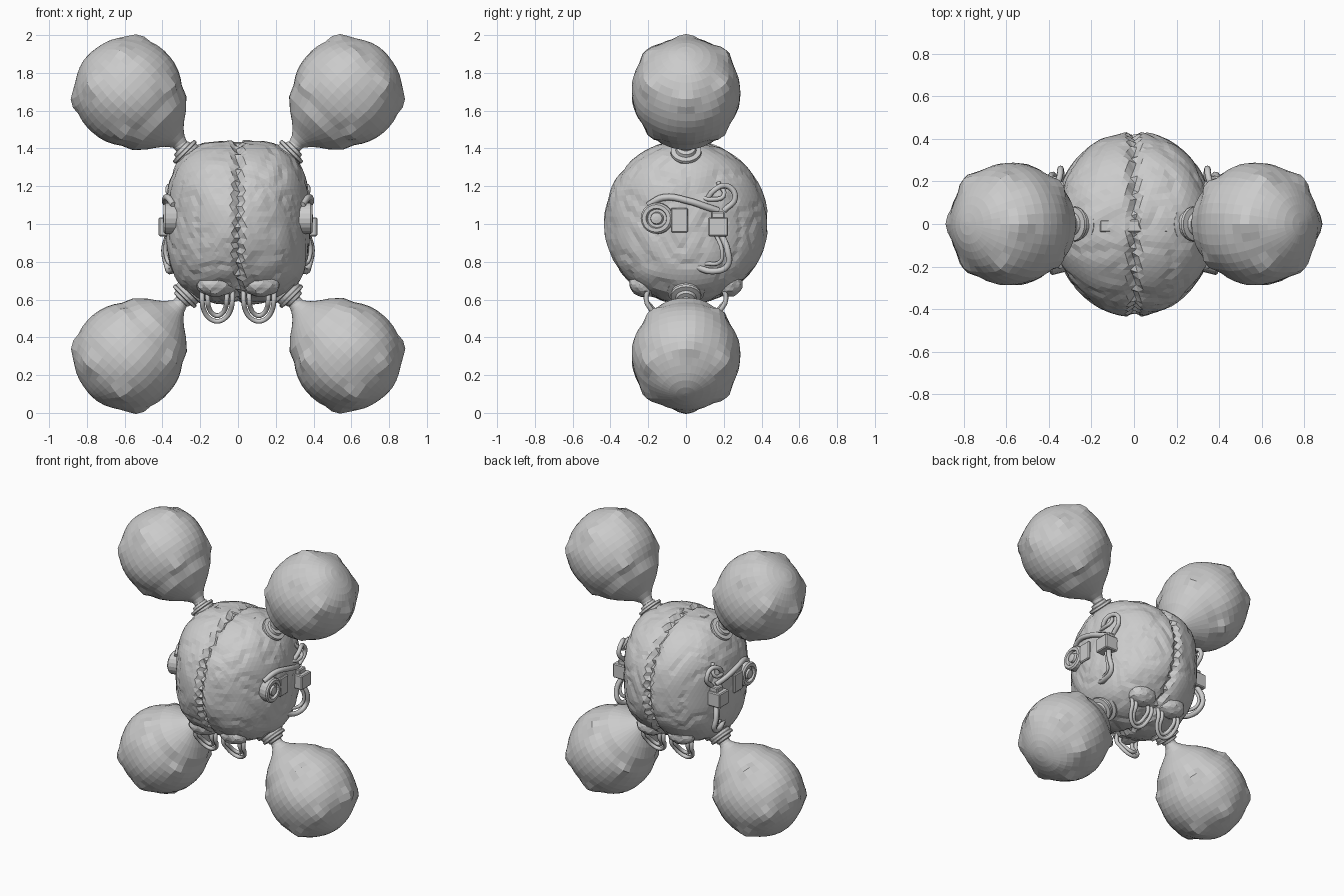
import bpy, bmesh, math
from mathutils import Vector, noise

if "Cube" in bpy.data.objects:
    bpy.data.objects.remove(bpy.data.objects["Cube"])

grey = bpy.data.materials.new("plain_grey")
grey.use_nodes = True
grey.diffuse_color = (0.6, 0.6, 0.6, 1)
grey.node_tree.nodes["Principled BSDF"].inputs["Base Color"].default_value = (0.6, 0.6, 0.6, 1)


def finish(bm, name):
    bmesh.ops.recalc_face_normals(bm, faces=bm.faces)
    mesh = bpy.data.meshes.new(name)
    bm.to_mesh(mesh)
    bm.free()
    mesh.materials.append(grey)
    obj = bpy.data.objects.new(name, mesh)
    bpy.context.collection.objects.link(obj)
    return obj


def lathe(name, origin, axis, profile, sides, shape=None):
    """Spin (distance along axis, radius) pairs; shape may adjust each local point."""
    axis = Vector(axis).normalized()
    side = Vector((0, 1, 0))
    up = side.cross(axis) if abs(axis.y) < 0.9 else Vector((0, 0, 1))
    bm = bmesh.new()
    rings = []
    for t, r in profile:
        ring = []
        for i in range(sides):
            a = math.tau * i / sides
            p = Vector((r * math.cos(a), r * math.sin(a), t))
            if shape:
                p = shape(p)
            ring.append(bm.verts.new(Vector(origin) + up * p.x + side * p.y + axis * p.z))
        rings.append(ring)
    for a, b in zip(rings, rings[1:]):
        for i in range(sides):
            j = (i + 1) % sides
            bm.faces.new((a[i], a[j], b[j], b[i]))
    bm.faces.new(rings[0])
    bm.faces.new(rings[-1])
    return finish(bm, name)


def hose(name, points, radius):
    curve = bpy.data.curves.new(name, "CURVE")
    curve.dimensions = "3D"
    curve.bevel_depth = radius
    curve.bevel_resolution = 2
    curve.resolution_u = 5
    curve.use_fill_caps = True
    spline = curve.splines.new("BEZIER")
    spline.bezier_points.add(len(points) - 1)
    for bp, co in zip(spline.bezier_points, points):
        bp.co = co
        bp.handle_left_type = bp.handle_right_type = "AUTO"
    curve.materials.append(grey)
    obj = bpy.data.objects.new(name, curve)
    bpy.context.collection.objects.link(obj)
    bpy.ops.object.select_all(action="DESELECT")
    obj.select_set(True)
    bpy.context.view_layer.objects.active = obj
    bpy.ops.object.convert(target="MESH")


def box(name, centre, size):
    bm = bmesh.new()
    bmesh.ops.create_cube(bm, size=1)
    for v in bm.verts:
        v.co = Vector(centre) + Vector(a * b for a, b in zip(v.co, size))
    bmesh.ops.bevel(bm, geom=bm.edges[:], offset=0.006, segments=1, affect="EDGES")
    finish(bm, name)


# Folded core: rounded body with a central groove and wrinkled lobes
bm = bmesh.new()
bmesh.ops.create_icosphere(bm, subdivisions=5, radius=1)
for v in bm.verts:
    n = v.co.normalized()
    square = (abs(n.x / 0.37) ** 3 + abs(n.z / 0.425) ** 3) ** (2 / 3)
    p = n / math.sqrt(square + (n.y / 0.425) ** 2)
    warp = p + noise.noise_vector(p * 5) * 0.05
    fold = 0.012 - 0.04 * max(0, 0.28 - abs(noise.noise(warp * 8))) ** 1.2
    groove = 0.035 * math.exp(-(p.x / 0.016) ** 2)
    v.co = p + n * (fold - groove) + Vector((0, 0, 1.01))
finish(bm, "folded_core")

# Lower back lobes on the core
for s in (-1, 1):
    for y in (-0.22, 0.22):
        bm = bmesh.new()
        bmesh.ops.create_icosphere(bm, subdivisions=3, radius=1)
        for v in bm.verts:
            n = v.co.copy()
            k = 1 + 0.1 * noise.noise(n * 3)
            v.co = Vector((s * 0.12 + n.x * 0.1 * k, y + n.y * 0.08 * k, 0.68 + n.z * 0.065 * k))
        finish(bm, "lower_lobe")

# Pods: spheres drawn to a neck, with blunt nubs in two rings
R = 0.288
neck = [(-0.41, 0.03), (-0.375, 0.045), (-0.345, 0.07), (-0.32, 0.1), (-0.286, 0.145), (-0.235, 0.2)]
pod_profile = neck + [(-R * math.cos(a), R * math.sin(a))
                      for a in (math.radians(52 + 8.4 * i) for i in range(15))] + [(R, 0.012)]
nubs = []
for i in range(6):
    a = math.radians(60 * i)
    nubs.append(Vector((math.cos(a) * 0.81, math.sin(a) * 0.81, 0.586)) * R)
for i in range(4):
    a = math.radians(45 + 90 * i)
    nubs.append(Vector((math.cos(a) * 0.86, math.sin(a) * 0.86, -0.5)) * R)


def pod_shape(p):
    swell = sum(0.02 * math.exp(-((p - n).length / 0.05) ** 4) for n in nubs)
    swell += 0.006 * noise.noise(p * 7)
    return p + p.normalized() * swell


# Stepped sockets and stems between the core and each pod
socket = [(-0.1, 0.115), (-0.015, 0.115), (0.0, 0.105), (0.005, 0.09), (0.025, 0.09),
          (0.03, 0.098), (0.048, 0.098), (0.052, 0.075), (0.07, 0.075), (0.075, 0.082),
          (0.09, 0.08), (0.094, 0.055), (0.11, 0.05), (0.114, 0.028), (0.19, 0.028)]
for sx in (-1, 1):
    for sz in (-1, 1):
        axis = (sx, 0, sz)
        lathe("pod", (sx * 0.58, 0, 1 + sz * 0.7), axis, pod_profile, 36, pod_shape)
        lathe("socket", (sx * 0.225, 0, 1 + sz * 0.325), axis, socket, 24)
        lathe("neck_collar", (sx * 0.305, 0, 1 + sz * 0.42), axis,
              [(-0.012, 0.038), (0.012, 0.038)], 16)

# Side fittings, the same on both flanks
dial = [(-0.06, 0.085), (0.02, 0.085), (0.03, 0.075), (0.03, 0.055), (0.012, 0.05),
        (0.012, 0.035), (0.03, 0.03), (0.034, 0.01)]
for s in (-1, 1):
    lathe("round_dial", (s * 0.365, -0.15, 1.03), (s, -0.25, 0), dial, 20)
    box("dial_plate", (s * 0.36, -0.035, 1.02), (0.06, 0.09, 0.13))
    box("side_box", (s * 0.365, 0.17, 0.985), (0.11, 0.105, 0.1))
    box("box_cap", (s * 0.355, 0.17, 1.045), (0.07, 0.07, 0.04))
    for name, pts, r in (
        ("lower_hose", [(.37, .19, .94), (.39, .22, .86), (.375, .22, .78), (.36, .14, .75), (.33, .04, .78)], .017),
        ("lower_hose_inner", [(.37, .16, .94), (.385, .19, .86), (.37, .18, .8), (.34, .1, .79)], .011),
        ("upper_hose", [(.34, -.2, 1.1), (.37, -.12, 1.14), (.385, .02, 1.12), (.37, .11, 1.09), (.35, .17, 1.07)], .018),
        ("upper_loop", [(.34, .1, 1.1), (.37, .15, 1.18), (.35, .22, 1.2), (.345, .26, 1.14), (.34, .2, 1.07)], .015),
        ("small_loop", [(.35, .08, 1.14), (.37, .14, 1.13), (.36, .2, 1.15), (.33, .17, 1.22)], .012),
    ):
        hose(name, [(s * x, y, z) for x, y, z in pts], r)

    # Hanging loops under the core, front and back
    for f in (-1, 1):
        for r in (0.08, 0.05):
            arc = []
            for i in range(7):
                a = math.pi * i / 6
                drop = math.sin(a)
                arc.append((s * (0.11 + r * math.cos(a)), f * (0.21 - 0.06 * drop),
                            0.565 - r * drop + 0.03 * (1 - drop)))
            ends = [(arc[0][0], f * 0.2, 0.66)], [(arc[-1][0], f * 0.2, 0.66)]
            hose("hanging_loop", ends[0] + arc + ends[1], 0.013)

# Thin strap over the crown
box("crown_strap", (0, -0.01, 1.425), (0.32, 0.06, 0.02))
